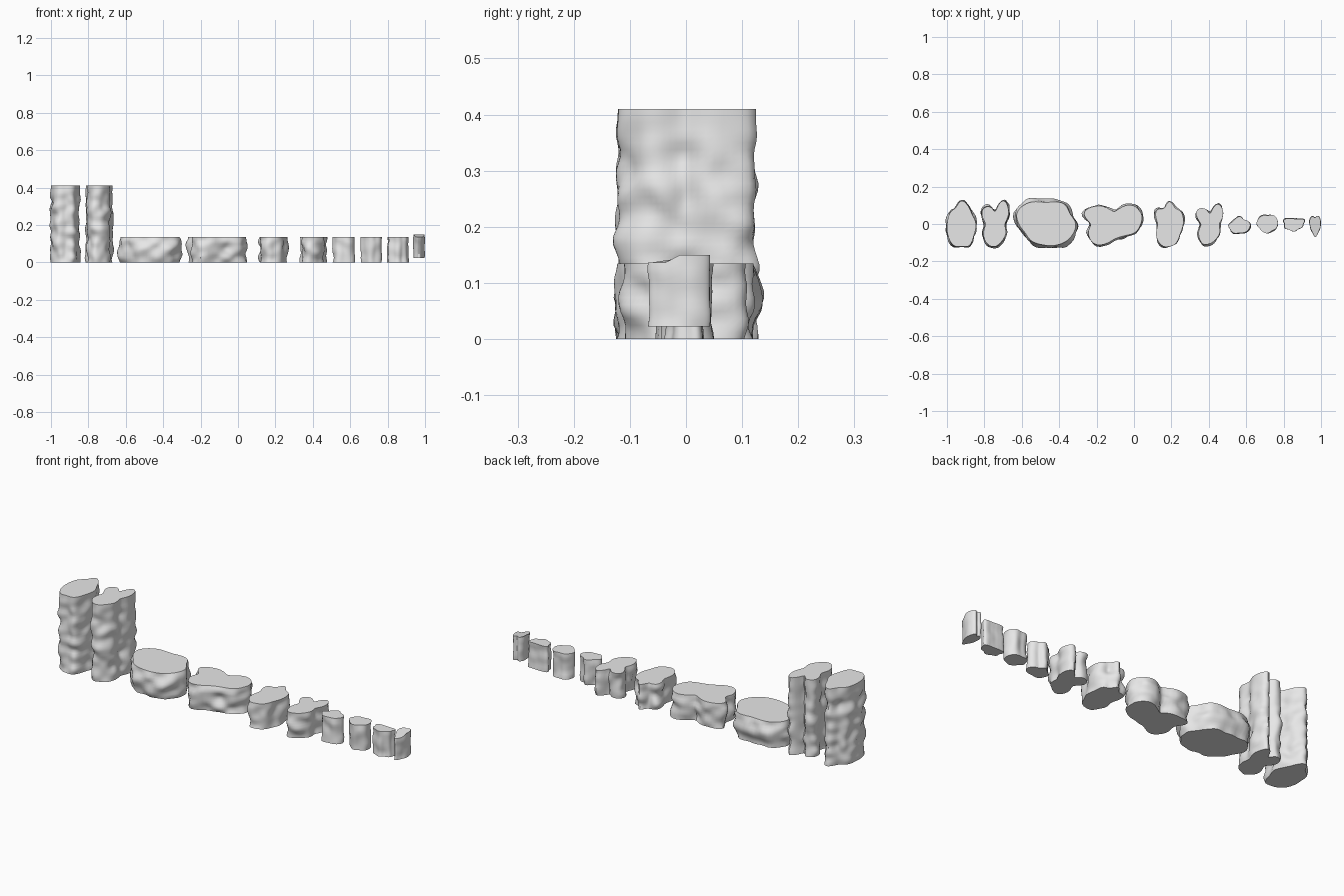
import bpy
import bmesh
from math import cos, sin, pi, floor, radians
from mathutils import Vector, noise

old_cube = bpy.data.objects.get("Cube")
if old_cube:
    bpy.data.objects.remove(old_cube, do_unlink=True)

stone = bpy.data.materials.new("stone grey")
stone.use_nodes = True
grey = (0.8, 0.8, 0.8, 1.0)
stone.diffuse_color = grey
stone.node_tree.nodes["Principled BSDF"].inputs["Base Color"].default_value = grey

SEGMENTS = 60


def outline_radius(profile, turn):
    """Smooth closed curve through evenly spaced radii (percent of half size)."""
    count = len(profile)
    position = turn * count
    i = floor(position)
    t = position - i
    a, b, c, d = (profile[(i + k) % count] / 100 for k in (-1, 0, 1, 2))
    return b + 0.5 * t * (c - a + t * (2 * a - 5 * b + 4 * c - d + t * (3 * (b - c) + d - a)))


def rock(name, centre, half_size, bottom, top, profile, bulge=0.0, dip=0.0):
    """Upright stone with flat ends and weathered, rippled sides."""
    bm = bmesh.new()
    height = top - bottom
    levels = max(10, round(height / 0.012))
    size = min(half_size)
    ripple = min(0.012, size * 0.14)
    rings = []
    for level in range(levels + 1):
        f = level / levels
        z = bottom + height * f
        ring = []
        for s in range(SEGMENTS):
            turn = s / SEGMENTS
            angle = turn * 2 * pi
            r = outline_radius(profile, turn)
            direction = Vector((cos(angle), sin(angle), 0))
            x = centre[0] + half_size[0] * r * direction.x
            y = centre[1] + half_size[1] * r * direction.y
            # Weathering: lumps across the sides, fading out at the top rim
            lump = noise.noise(Vector((x * 16, y * 16, z * 20)))
            fade = min(1.0, (1 - f) * 5)
            push = ripple * lump * 1.6 * fade + bulge * sin(pi * f)
            drop = dip * f * min(1, max(0, -(y - centre[1]) / half_size[1]) * 2)
            point = Vector((x, y, z - drop)) + direction * push
            ring.append(bm.verts.new(point))
        rings.append(ring)

    # Sides, then the flat ends
    for low, high in zip(rings, rings[1:]):
        for s in range(SEGMENTS):
            n = (s + 1) % SEGMENTS
            bm.faces.new((low[s], low[n], high[n], high[s]))
    bm.faces.new(rings[-1])
    bm.faces.new(rings[0][::-1])
    for face in bm.faces:
        face.smooth = True

    mesh = bpy.data.meshes.new(name)
    bm.to_mesh(mesh)
    bm.free()
    mesh.set_sharp_from_angle(angle=radians(40))
    mesh.materials.append(stone)
    obj = bpy.data.objects.new(name, mesh)
    bpy.context.collection.objects.link(obj)
    return obj


# Two tall pillars
TALL = 0.41
rock("outer_pillar", (-0.922, 0), (0.077, 0.12), 0, TALL,
     [100, 85, 92, 103, 83, 95, 100, 108, 110, 100, 110, 100])
rock("inner_pillar", (-0.742, 0), (0.075, 0.12), 0, TALL,
     [70, 110, 120, 57, 90, 110, 70, 98, 105, 100, 90, 87])

# Broad low boulders
LOW = 0.135
rock("round_boulder", (-0.472, 0), (0.163, 0.12), 0, LOW,
     [98, 92, 108, 96, 110, 107, 88, 78, 89, 95, 102, 100], bulge=0.014)
rock("wide_boulder", (-0.105, 0), (0.16, 0.112), 0, LOW,
     [88, 103, 105, 60, 100, 115, 80, 100, 115, 72, 65, 80], bulge=0.004)

# Narrow low stones
rock("narrow_stone", (0.19, 0), (0.076, 0.12), 0, LOW,
     [97, 100, 82, 100, 80, 110, 84, 108, 110, 100, 97, 87])
rock("notched_stone", (0.407, 0), (0.075, 0.11), 0, LOW,
     [66, 108, 112, 52, 88, 115, 66, 95, 110, 95, 85, 80])

# Small stones
rock("small_stone", (0.565, -0.005), (0.06, 0.045), 0, LOW,
     [95, 88, 75, 100, 80, 75, 98, 100, 110, 95, 100, 95])
rock("small_round_stone", (0.712, 0), (0.058, 0.05), 0, LOW,
     [98, 105, 110, 90, 100, 98, 98, 85, 90, 100, 85, 95])
rock("small_flat_stone", (0.855, 0), (0.056, 0.04), 0, LOW,
     [90, 112, 78, 70, 85, 112, 88, 100, 90, 100, 80, 90])
rock("raised_end_stone", (0.968, -0.01), (0.03, 0.055), 0.022, 0.15,
     [98, 110, 110, 80, 105, 110, 90, 80, 80, 105, 90, 85], dip=0.014)
